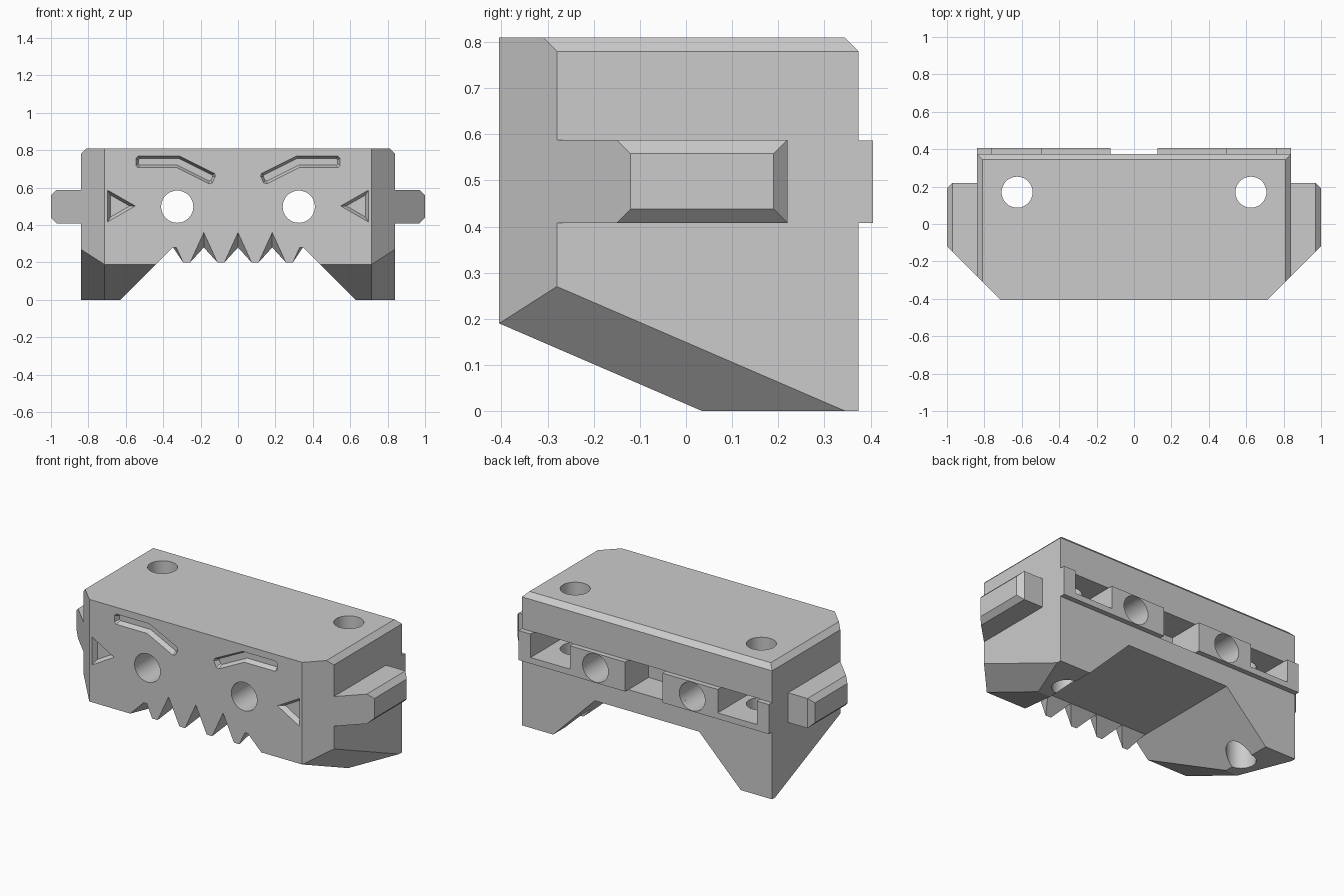
import bpy, bmesh, math
from mathutils import Vector

old = bpy.data.objects.get("Cube")
if old:
    bpy.data.objects.remove(old, do_unlink=True)

grey = bpy.data.materials.new("plain grey")
grey.use_nodes = True
colour = (0.6, 0.6, 0.6, 1)
grey.diffuse_color = colour
grey.node_tree.nodes["Principled BSDF"].inputs["Base Color"].default_value = colour


def finish(name, bm):
    bmesh.ops.recalc_face_normals(bm, faces=bm.faces)
    mesh = bpy.data.meshes.new(name)
    bm.to_mesh(mesh)
    bm.free()
    mesh.materials.append(grey)
    obj = bpy.data.objects.new(name, mesh)
    bpy.context.collection.objects.link(obj)
    return obj


def loft(name, ring_a, ring_b):
    """Solid between two matching rings."""
    bm = bmesh.new()
    a = [bm.verts.new(p) for p in ring_a]
    b = [bm.verts.new(p) for p in ring_b]
    bm.faces.new(a)
    bm.faces.new(b)
    for i in range(len(a)):
        j = (i + 1) % len(a)
        bm.faces.new((a[i], a[j], b[j], b[i]))
    return finish(name, bm)


def along_y(name, outline_a, y_a, outline_b, y_b):
    return loft(name, [(x, y_a, z) for x, z in outline_a],
                [(x, y_b, z) for x, z in outline_b])


def box_bm(x, y, z):
    bm = bmesh.new()
    bmesh.ops.create_cube(bm, size=1)
    for v in bm.verts:
        v.co = [lo + (c + 0.5) * (hi - lo) for c, (lo, hi) in zip(v.co, (x, y, z))]
    return bm


def slice_off(bm, point, normal):
    """Remove the part on the normal side and cap the cut."""
    res = bmesh.ops.bisect_plane(bm, geom=bm.verts[:] + bm.edges[:] + bm.faces[:],
                                 plane_co=point, plane_no=normal, clear_outer=True)
    edges = [e for e in res["geom_cut"] if isinstance(e, bmesh.types.BMEdge)]
    bmesh.ops.contextual_create(bm, geom=edges)


def cut(targets, cutter):
    cutter.hide_render = True
    for obj in targets:
        mod = obj.modifiers.new("cut", 'BOOLEAN')
        mod.operation, mod.solver, mod.object = 'DIFFERENCE', 'EXACT', cutter
        bpy.context.view_layer.objects.active = obj
        bpy.ops.object.modifier_apply(modifier=mod.name)
    bpy.data.objects.remove(cutter, do_unlink=True)


def circle(cx, cy, r, n=48):
    return [(cx + r * math.cos(2 * math.pi * i / n), cy + r * math.sin(2 * math.pi * i / n))
            for i in range(n)]


def stroke(path, w, bevel):
    """Outline of a wide line with clipped corners at its ends."""
    pts = [Vector(p) for p in path]
    d = [(q - p).normalized() for p, q in zip(pts, pts[1:])]
    n = [Vector((-v.y, v.x)) for v in d]
    mid = (n[0] + n[1]) / (1 + n[0].dot(n[1])) * w
    start, end = pts[0] - d[0] * w, pts[2] + d[1] * w
    k = w - bevel
    return [start + n[0] * k, start + d[0] * bevel + n[0] * w, pts[1] + mid,
            end - d[1] * bevel + n[1] * w, end + n[1] * k, end - n[1] * k,
            end - d[1] * bevel - n[1] * w, pts[1] - mid,
            start + d[0] * bevel - n[0] * w, start - n[0] * k]


FRONT, BACK = -0.405, 0.374

# Main block with cut corners, top chamfers and sloping underside
bm = box_bm((-0.84, 0.84), (FRONT, BACK), (0, 0.81))
corner = Vector((0.715, FRONT, 0.19))
shoulder = Vector((0.84, -0.28, 0.27))
heel = Vector((0.715, 0.035, 0))
under = (shoulder - corner).cross(heel - corner).normalized()
if under.z > 0:
    under = -under
for s in (1, -1):
    slice_off(bm, (s * 0.84, -0.28, 0), (s, -1, 0))
    slice_off(bm, (s * 0.84, 0, 0.78), (s, 0, 1))
slice_off(bm, (0, BACK, 0.78), (0, 1, 1))
slice_off(bm, corner, (0, -0.19, -0.44))
for s in (1, -1):
    slice_off(bm, (s * corner.x, corner.y, corner.z), (s * under.x, under.y, under.z))
body = finish("body", bm)

# Mouth arch through the whole depth
arch = [(-0.65, -0.02), (-0.35, 0.28), (0.35, 0.28), (0.65, -0.02)]
cut([body], along_y("arch_cutter", arch, -0.5, arch, 0.5))

# Sloping notches between the teeth
PITCH, TOOTH_BACK, SLOPE = 0.183, -0.32, 0.456


def notch(x, y):
    peak = 0.36 - 0.08 * (y - FRONT) / (TOOTH_BACK - FRONT)
    half = (peak - 0.2) * SLOPE
    return [(x - half, 0.2), (x, peak), (x + half, 0.2)]


for i in (-1, 0, 1):
    x = i * PITCH
    cut([body], along_y("notch_cutter", notch(x, -0.43), -0.43, notch(x, -0.3), -0.3))

# Teeth tapering up toward the back
for i in range(4):
    x = (i - 1.5) * PITCH
    bm = bmesh.new()
    pts = [(x + s * 0.0185, FRONT, 0.2) for s in (1, -1)]
    pts += [(x + s * 0.055, FRONT, 0.28) for s in (1, -1)]
    pts += [(max(-0.347, min(0.347, x + s * PITCH / 2)), TOOTH_BACK, 0.28) for s in (1, -1)]
    for p in pts:
        bm.verts.new(p)
    bmesh.ops.convex_hull(bm, input=bm.verts)
    bmesh.ops.dissolve_limit(bm, angle_limit=0.01, verts=bm.verts, edges=bm.edges)
    finish(f"tooth_{i + 1}", bm)

# Rear rails, one on each side of the centre gap
rails = []
for s, side in ((1, "left"), (-1, "right")):
    span = sorted((s * 0.125, s * 0.84))
    rails.append(finish(f"rear_rail_{side}", box_bm(span, (0.365, 0.405), (0.408, 0.587))))
cut([body], finish("gap_cutter", box_bm((-0.125, 0.125), (0.18, 0.5), (0.408, 0.588))))

for s, rail, side in ((1, rails[0], "left"), (-1, rails[1], "right")):
    # Rear pockets, eye holes and vertical bolt holes
    span = sorted((s * 0.497, s * 0.76))
    cut([body, rail], finish("pocket_cutter", box_bm(span, (0.09, 0.5), (0.445, 0.588))))
    eye = circle(s * 0.325, 0.498, 0.086)
    cut([body, rail], along_y("eye_cutter", eye, -0.5, eye, 0.5))
    bolt = circle(s * 0.625, 0.17, 0.083)
    cut([body], loft("bolt_cutter", [(x, y, -0.1) for x, y in bolt],
                     [(x, y, 0.9) for x, y in bolt]))

    # Recessed brows and cheek triangles with sloping walls
    path = [(s * 0.515, 0.738), (s * 0.32, 0.738), (s * 0.157, 0.657)]
    cut([body], along_y("brow_cutter", stroke(path, 0.032, 0.012), FRONT - 0.002,
                        stroke(path, 0.018, 0.007), FRONT + 0.03))
    tri = [(s * 0.698, 0.588), (s * 0.698, 0.415), (s * 0.547, 0.502)]
    cx, cz = (sum(c) / 3 for c in zip(*tri))
    inner = [(cx + (x - cx) * 0.68, cz + (z - cz) * 0.68) for x, z in tri]
    cut([body], along_y("cheek_cutter", tri, FRONT - 0.002, inner, FRONT + 0.03))

    # Side lug with angled front and chamfered tip
    bm = box_bm(sorted((s * 0.8, s)), (-0.32, 0.22), (0.408, 0.588))
    slice_off(bm, (s * 0.84, -0.28, 0.5), (s, -1, 0))
    for edge, normal in (((s * 0.97, 0, 0.588), (s, 0, 1)), ((s * 0.97, 0, 0.408), (s, 0, -1)),
                         ((s * 0.97, 0.22, 0.5), (s, 1, 0))):
        slice_off(bm, edge, normal)
    finish(f"side_lug_{side}", bm)

# Smooth the round holes while keeping edges sharp
bpy.ops.object.select_all(action='DESELECT')
for obj in [body] + rails:
    obj.select_set(True)
bpy.context.view_layer.objects.active = body
bpy.ops.object.shade_smooth_by_angle(angle=math.radians(20))
